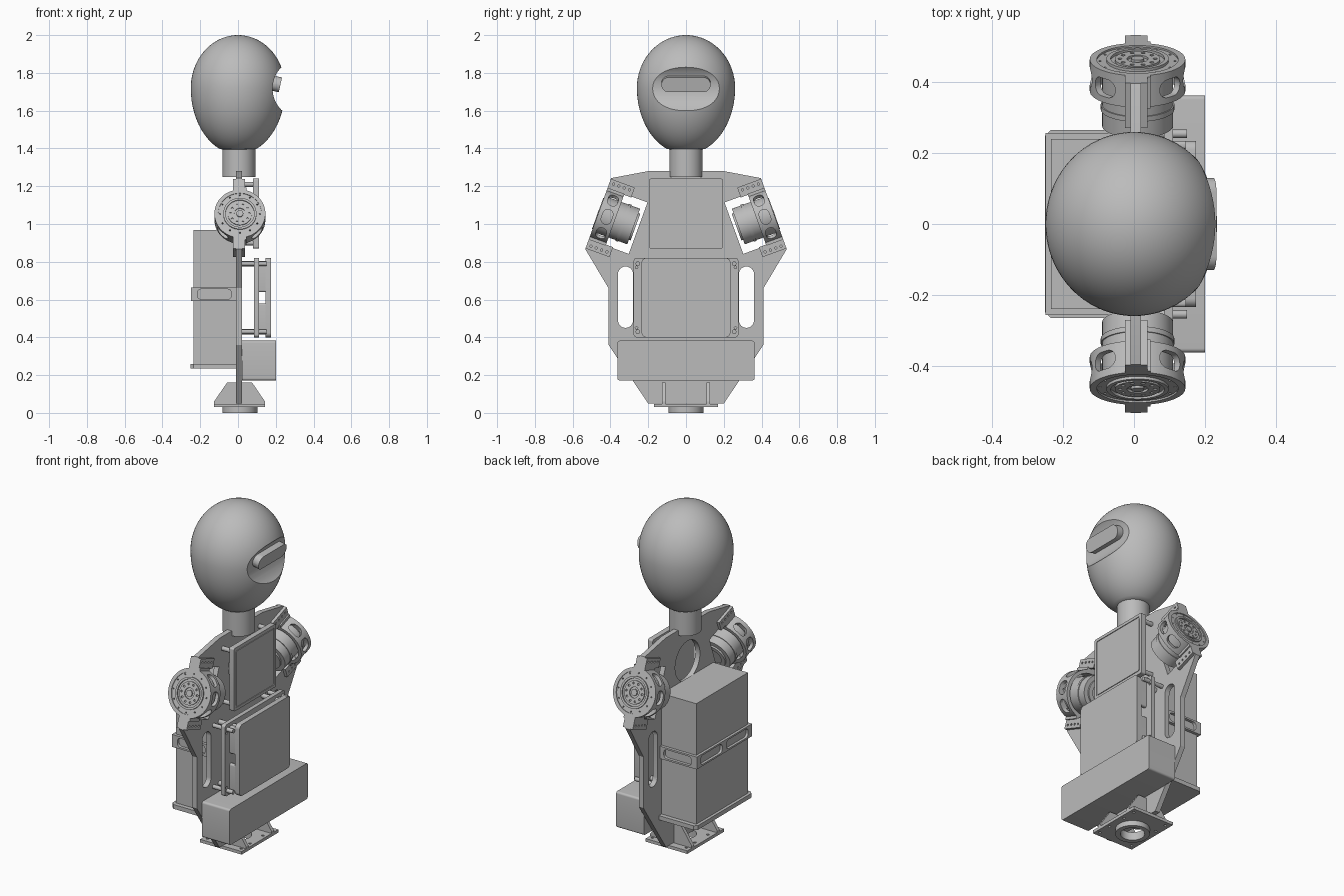
import bpy, bmesh
from math import sin, cos, pi, radians
from mathutils import Matrix, Vector

cube = bpy.data.objects.get("Cube")
if cube:
    bpy.data.objects.remove(cube)

grey = bpy.data.materials.new("plain_grey")
grey.use_nodes = True
grey.diffuse_color = (0.5, 0.5, 0.5, 1)
grey.node_tree.nodes["Principled BSDF"].inputs["Base Color"].default_value = grey.diffuse_color


def frame(x, y, z, origin=(0, 0, 0)):
    m = Matrix((x, y, z)).transposed().to_4x4()
    m.translation = Vector(origin)
    return m


X, Y, Z = Vector((1, 0, 0)), Vector((0, 1, 0)), Vector((0, 0, 1))
XY, YZ, XZ = frame(X, Y, Z), frame(Y, Z, X), frame(X, Z, -Y)


def circle(r, cx=0, cy=0, n=40):
    return [(cx + r * cos(2 * pi * i / n), cy + r * sin(2 * pi * i / n)) for i in range(n)]


def rect(x0, x1, y0, y1, r=0):
    if not r:
        return [(x0, y0), (x1, y0), (x1, y1), (x0, y1)]
    pts = []
    corners = [(x1 - r, y1 - r), (x0 + r, y1 - r), (x0 + r, y0 + r), (x1 - r, y0 + r)]
    for q, (cx, cy) in enumerate(corners):
        for i in range(7):
            a = (q + i / 6) * pi / 2
            pts.append((cx + r * cos(a), cy + r * sin(a)))
    return pts


def finish(name, mesh):
    """Clean a mesh, shade it and link it as an object."""
    bm = bmesh.new()
    bm.from_mesh(mesh)
    bmesh.ops.remove_doubles(bm, verts=bm.verts, dist=1e-5)
    bmesh.ops.recalc_face_normals(bm, faces=bm.faces)
    for f in bm.faces:
        f.smooth = True
        f.material_index = 0
    bm.to_mesh(mesh)
    bm.free()
    mesh.set_sharp_from_angle(angle=radians(30))
    mesh.materials.clear()
    mesh.materials.append(grey)
    ob = bpy.data.objects.new(name, mesh)
    bpy.context.collection.objects.link(ob)
    return ob


def evaluated_mesh(ob):
    deps = bpy.context.evaluated_depsgraph_get()
    return bpy.data.meshes.new_from_object(ob.evaluated_get(deps))


def slab(name, fr, lo, hi, *loops):
    """Extrude an outline (first loop) with holes (other loops) along the frame's z."""
    cu = bpy.data.curves.new(name, "CURVE")
    cu.dimensions, cu.fill_mode, cu.extrude = "2D", "BOTH", (hi - lo) / 2
    for pts in loops:
        sp = cu.splines.new("POLY")
        sp.points.add(len(pts) - 1)
        for p, (a, b) in zip(sp.points, pts):
            p.co = (a, b, 0, 1)
        sp.use_cyclic_u = True
    tmp = bpy.data.objects.new(name + "_outline", cu)
    bpy.context.collection.objects.link(tmp)
    mesh = evaluated_mesh(tmp)
    bpy.data.objects.remove(tmp)
    mesh.transform(fr @ Matrix.Translation((0, 0, (lo + hi) / 2)))
    return finish(name, mesh)


def cut(ob, cutters):
    """Subtract cutters from an object, then remove them."""
    for c in cutters:
        c.hide_render = True
        mod = ob.modifiers.new("cut", "BOOLEAN")
        mod.operation, mod.solver, mod.object = "DIFFERENCE", "EXACT", c
    mesh, name = evaluated_mesh(ob), ob.name
    for o in [ob] + cutters:
        bpy.data.objects.remove(o)
    return finish(name, mesh)


# Shoulder layout: s runs outward along the motor axis, t up along the plate's edge
TILT = radians(20)


def shoulder(s, t):
    return (0.465 + s * cos(TILT) - t * sin(TILT), 1.055 + s * sin(TILT) + t * cos(TILT))


# Torso plate with slots, a chest hole and notches for the shoulder motors
half = [(0.2, 0.05), (0.37, 0.3), (0.41, 0.36), (0.41, 0.66), shoulder(0, -0.2),
        shoulder(0, -0.145), shoulder(-0.225, -0.145), shoulder(-0.225, 0.145),
        shoulder(0, 0.145), shoulder(0, 0.2), (0.2, 1.28)]
outline = half + [(-y, z) for y, z in reversed(half)]
slab("torso_plate", YZ, -0.01, 0.02, outline, circle(0.115, 0, 1.07),
     rect(0.28, 0.36, 0.45, 0.775, 0.04), rect(-0.36, -0.28, 0.45, 0.775, 0.04))

# Head with a scooped face, visor and neck
bm = bmesh.new()
bmesh.ops.create_uvsphere(bm, u_segments=72, v_segments=48, radius=1)
for v in bm.verts:
    z = v.co.z * (0.28 if v.co.z > 0 else 0.35)
    v.co = (v.co.x * 0.25, v.co.y * 0.26, 1.72 + max(z, -0.325))
head_mesh = bpy.data.meshes.new("head")
bm.to_mesh(head_mesh)
bm.free()
head = finish("head", head_mesh)
cut(head, [slab("face_cutter", XZ, -0.5, 0.5, circle(0.16, 0.343, 1.717, 72))])
tilt = Matrix.Translation((0.2, 0, 1.742)) @ Matrix.Rotation(radians(12), 4, "Y")
slab("visor", tilt @ YZ, -0.04, 0.025, rect(-0.13, 0.13, -0.04, 0.04, 0.039))
slab("neck", XY, 1.25, 1.42, circle(0.087, 0.005, 0, 48))

# Shoulder motors
for side, label in ((1, "left"), (-1, "right")):
    axis = Vector((0, side * cos(TILT), sin(TILT)))
    up = Vector((0, -side * sin(TILT), cos(TILT)))
    across = up.cross(axis)
    centre = Vector((0.01, side * 0.465, 1.055))
    fr = frame(across, up, axis, centre)

    ring = slab(label + "_motor_ring", fr, -0.095, 0, circle(0.135, n=64), circle(0.115, n=64))
    cutters = []
    for k in (-1, 0, 1, 3, 4, 5):
        a = k * pi / 4
        radial = across * cos(a) + up * sin(a)
        wf = frame(axis.cross(radial), axis, radial, centre - axis * 0.05)
        cutters.append(slab("window_cutter", wf, 0.09, 0.17, rect(-0.04, 0.04, -0.027, 0.027, 0.026)))
    cut(ring, cutters)

    slab(label + "_motor_drum", fr, -0.2, -0.02, circle(0.1, n=48))
    slab(label + "_motor_band", fr, -0.15, -0.135, circle(0.104, n=48))
    slab(label + "_motor_cap", fr, -0.21, -0.2, circle(0.075), circle(0.05))
    bolts = [circle(0.004, 0.106 * cos(i * pi / 6), 0.106 * sin(i * pi / 6), 8) for i in range(12)]
    slab(label + "_motor_face", fr, -0.02, -0.005, circle(0.117, n=64), *bolts)
    slab(label + "_outer_lip", fr, -0.006, 0.003, circle(0.088, n=48), circle(0.076, n=48))
    bolts = [circle(0.006, 0.05 * cos(i * pi / 5), 0.05 * sin(i * pi / 5), 8) for i in range(10)]
    slab(label + "_hub", fr, -0.006, 0.002, circle(0.064, n=48), circle(0.03), *bolts)
    slab(label + "_hub_pin", fr, -0.006, 0.004, circle(0.018, n=20))

    # Bracket tabs on both faces of the torso plate, above and below the motor
    for end, word in ((1, "upper"), (-1, "lower")):
        corners = [(-0.135, 0.14), (0, 0.14), (0, 0.196), (-0.135, 0.196)]
        tab = [shoulder(s, end * t) for s, t in corners]
        holes = [circle(0.006, *shoulder(-0.023 - 0.03 * i, end * 0.175), 10) for i in range(4)]
        loops = [[(side * y, z) for y, z in lp] for lp in [tab] + holes]
        slab(f"{label}_{word}_front_tab", YZ, 0.02, 0.038, *loops)
        slab(f"{label}_{word}_back_tab", YZ, -0.026, -0.01, *loops)
        neck = slab(f"{label}_{word}_tab_root", fr, -0.095, 0,
                    rect(-0.036, 0.036, *sorted((end * 0.12, end * 0.146))))

# Chest panel on standoffs
slab("chest_panel", YZ, 0.08, 0.107, rect(-0.195, 0.195, 0.87, 1.24, 0.01))
slab("chest_rim", YZ, 0.107, 0.111, rect(-0.195, 0.195, 0.87, 1.24, 0.01),
     rect(-0.178, 0.178, 0.887, 1.223, 0.008))
slab("chest_cover", YZ, 0.107, 0.111, rect(-0.172, 0.172, 0.893, 1.217, 0.008))

# Abdomen panels on standoffs
holes = [circle(0.007, y, z, 10) for y in (-0.262, 0.262) for z in (0.45, 0.77)]
slab("abdomen_back_panel", YZ, 0.085, 0.11, rect(-0.277, 0.277, 0.4, 0.82, 0.015), *holes)
slab("abdomen_front_panel", YZ, 0.145, 0.175, rect(-0.235, 0.235, 0.4, 0.82, 0.025))
for y in (-1, 1):
    for z in (0.43, 0.79):
        slab("abdomen_standoff", YZ, 0.02, 0.15, circle(0.014, y * 0.2, z, 16))
        slab("abdomen_side_standoff", YZ, 0.02, 0.15, circle(0.012, y * 0.255, z, 16))
    for z in (0.9, 1.21):
        slab("chest_standoff", YZ, 0.02, 0.08, circle(0.013, y * 0.17, z, 16))
    for z in (0.42, 0.64):
        slab("abdomen_clip", YZ, 0.11, 0.145, rect(*sorted((y * 0.21, y * 0.235)), z, z + 0.16, 0.01))

# Lower front box
slab("waist_box", YZ, 0.02, 0.2, rect(-0.363, 0.363, 0.172, 0.382, 0.012))

# Battery pack with tray and strap
slab("battery", XY, 0.25, 0.968, rect(-0.235, -0.01, -0.24, 0.24))
tray = [(-0.01, -0.265), (-0.235, -0.265), (-0.252, -0.248),
        (-0.252, 0.248), (-0.235, 0.265), (-0.01, 0.265)]
slab("battery_tray", XY, 0.235, 0.26, tray)
slab("strap_back", YZ, -0.25, -0.235, rect(-0.257, 0.257, 0.592, 0.665),
     rect(-0.22, -0.02, 0.602, 0.655, 0.02), rect(0.02, 0.22, 0.602, 0.655, 0.02))
for side, label in ((1, "left"), (-1, "right")):
    lo, hi = sorted((-side * 0.24, -side * 0.257))
    slab(label + "_strap", XZ, lo, hi, rect(-0.25, -0.01, 0.592, 0.665),
         rect(-0.215, -0.035, 0.602, 0.655, 0.02))

# Base: mounting plate, gussets and ring
base_holes = [circle(0.008, 0.01 + x, y, 12) for x in (-0.11, 0.11) for y in (-0.14, -0.06, 0.06, 0.14)]
slab("base_plate", XY, 0.03, 0.048, rect(-0.127, 0.143, -0.17, 0.17), circle(0.065, 0.01), *base_holes)
slab("base_ring", XY, 0, 0.03, circle(0.092, 0.01, 0, 48), circle(0.065, 0.01, 0, 48))
gusset = [(-0.127, 0.045), (0.143, 0.045), (0.143, 0.06), (0.075, 0.16), (-0.058, 0.16), (-0.127, 0.06)]
for y in (-0.118, 0.118):
    slab("base_gusset", XZ, y - 0.01, y + 0.01, gusset)
